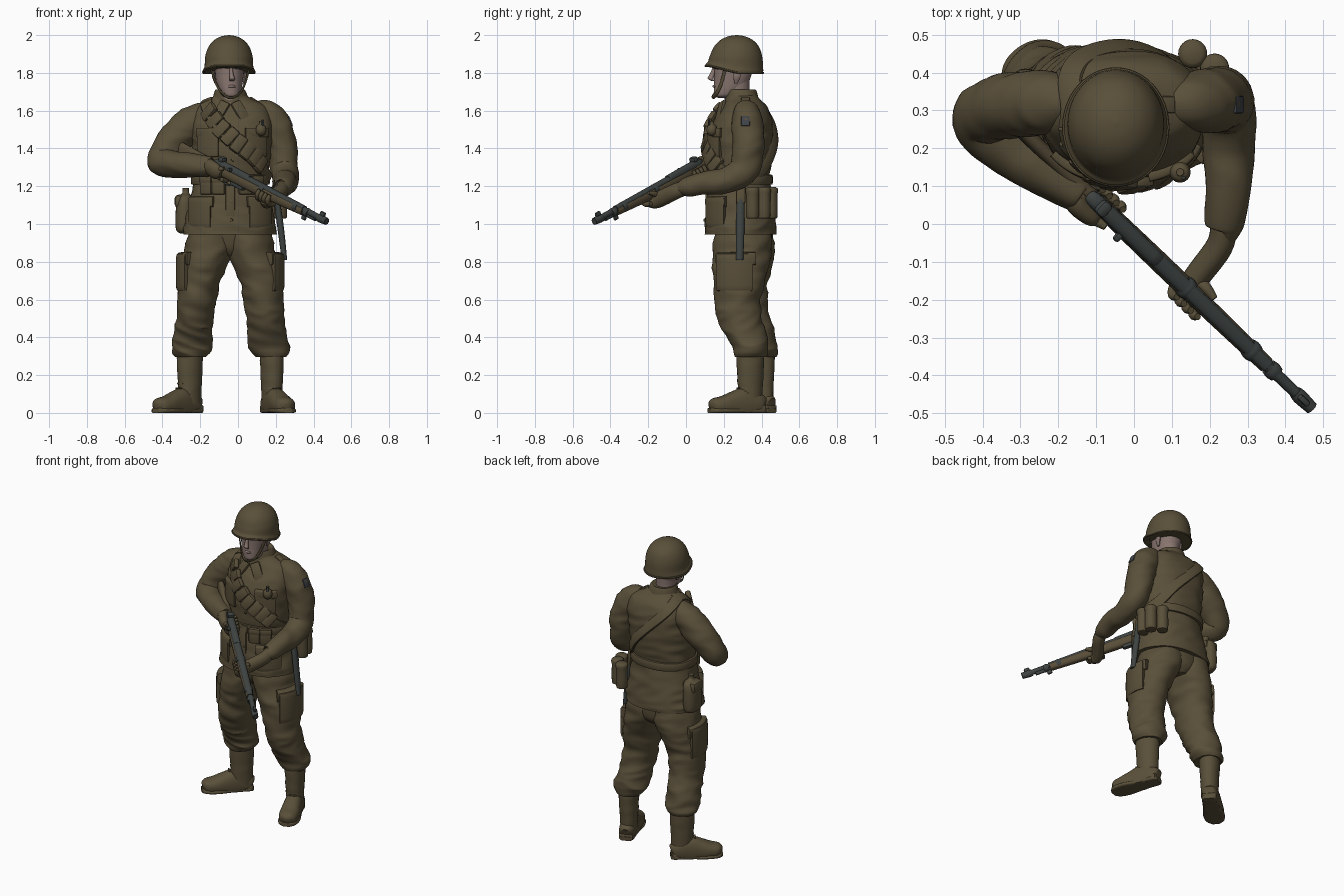
import bpy, bmesh, math
from mathutils import Vector as V, Matrix, noise


def mat(name, c):
    m = bpy.data.materials.new(name)
    m.diffuse_color = (*c, 1)
    return m


CLOTH = mat("olive_cloth", (0.10, 0.078, 0.041))
SKIN = mat("skin", (0.25, 0.18, 0.16))
METAL = mat("gunmetal", (0.048, 0.057, 0.055))
WOOD = mat("stock_wood", (0.097, 0.073, 0.039))
PATCH = mat("patch_blue", (0.05, 0.055, 0.065))


def finish(bm, name, m):
    bmesh.ops.recalc_face_normals(bm, faces=bm.faces)
    me = bpy.data.meshes.new(name)
    bm.to_mesh(me)
    bm.free()
    me.materials.append(m)
    ob = bpy.data.objects.new(name, me)
    bpy.context.collection.objects.link(ob)
    return ob


def spline(secs, n):
    """Catmull-Rom through sections (x, y, z, a, b)."""
    out = []
    for i in range(len(secs) - 1):
        p = [secs[max(0, min(len(secs) - 1, i + k))] for k in (-1, 0, 1, 2)]
        for j in range(n):
            t = j / n
            out.append([0.5 * (2*b + (c-a)*t + (2*a-5*b+4*c-d)*t*t + (3*b-a-3*c+d)*t**3)
                        for a, b, c, d in zip(*p)])
    return out + [list(secs[-1])]


def loft(name, secs, m=CLOTH, n=6, sides=24, ref=(0, 0, 1), flat=False, k=1.0, wrinkle=0, axis=None):
    """Skin an oval section along a path; axis makes ribbons face away from a point."""
    ring = spline(secs, n)
    pts = [V(r[:3]) for r in ring]
    u, bm, rows = V(ref), bmesh.new(), []
    for i, r in enumerate(ring):
        t = V((0, 0, 1)) if flat else (pts[min(i+1, len(pts)-1)] - pts[max(i-1, 0)]).normalized()
        if axis:
            u = pts[i] - V(axis)
        u = (u - t * u.dot(t)).normalized()
        s, row = u.cross(t), []
        for q in range(sides):
            an = 2 * math.pi * q / sides
            c, d = math.cos(an), math.sin(an)
            o = s * (math.copysign(abs(c)**k, c) * max(r[3], .001)) + u * (math.copysign(abs(d)**k, d) * max(r[4], .001))
            if wrinkle:
                p = pts[i] + o
                f = noise.noise(V((p.x*6 + p.z*7, p.y*7 - p.z*6, p.z*11)))
                o *= 1 + wrinkle * (.8 - 3 * abs(f))
            p = pts[i] + o
            p.z = max(p.z, 0)
            row.append(bm.verts.new(p))
        rows.append(row)
    for a, b in zip(rows, rows[1:]):
        for q in range(sides):
            bm.faces.new((a[q], a[(q+1) % sides], b[(q+1) % sides], b[q]))
    bm.faces.new(rows[0])
    bm.faces.new(rows[-1])
    return finish(bm, name, m)


def box(name, loc, size, nrm, up=(0, 0, 1), m=CLOTH, bev=.012):
    """Rounded box: size = width, height, depth along the normal."""
    nrm = V(nrm).normalized()
    up = (V(up) - nrm * V(up).dot(nrm)).normalized()
    bm = bmesh.new()
    bmesh.ops.create_cube(bm, size=1, matrix=Matrix.Diagonal((*size, 1)))
    bmesh.ops.bevel(bm, geom=bm.edges[:], offset=min(bev, min(size) * .4), segments=2, affect='EDGES', profile=.5)
    bm.transform(Matrix.Translation(V(loc)) @ Matrix((up.cross(nrm), up, nrm)).transposed().to_4x4())
    return finish(bm, name, m)


def surf(secs, z, deg, off=0.0, k=1.0):
    """Point and outward normal on an upright loft at height z and angle."""
    r = min(spline(secs, 8), key=lambda r: abs(r[2] - z))
    c, s = math.cos(math.radians(deg)), math.sin(math.radians(deg))
    x, y = math.copysign(abs(c)**k, c), math.copysign(abs(s)**k, s)
    nr = V((c / r[3], s / r[4], 0)).normalized()
    return V((r[0] + x * r[3], r[1] + y * r[4], z)) + nr * off, nr


def pocket(name, secs, z, deg, w, h, d, k=1.0):
    """Patch that hugs a lofted surface, with a flap on top."""
    for nm, zz, hh, ww, dd in ((name, z, h, w, d), (name + "_flap", z + h * .36, h * .34, w * 1.06, d * 1.35)):
        r = min(spline(secs, 8), key=lambda r: abs(r[2] - zz))
        step = math.degrees(ww / 6 / ((r[3] + r[4]) / 2))
        row = []
        for j in range(-3, 4):
            row.append((*surf(secs, zz, deg + j * step, 0, k)[0], hh / 2, dd))
        loft(nm, row, n=3, sides=16, k=.4, axis=(r[0], r[1], zz))


Y = (0, 1, 0)
# Jacket body
torso = [(-.045, .287, .945, .248, .19), (-.044, .287, 1.0, .24, .187), (-.041, .285, 1.1, .218, .176),
         (-.04, .285, 1.23, .195, .16), (-.035, .287, 1.35, .205, .168), (-.03, .29, 1.47, .213, .172),
         (-.028, .305, 1.56, .213, .148), (-.03, .312, 1.62, .185, .118), (-.035, .305, 1.66, .115, .09),
         (-.04, .295, 1.685, .08, .08)]
loft("jacket", torso, n=8, sides=64, ref=Y, flat=True, k=.9, wrinkle=.025)
loft("collar", [(-.04, .295, 1.645, .10, .09), (-.04, .295, 1.675, .092, .087), (-.042, .29, 1.71, .078, .08),
                (-.042, .285, 1.705, .066, .068)], ref=Y, flat=True, sides=32)
for s in (-1, 1):
    box("lapel", (-.04 + s * .052, .182, 1.60), (.06, .11, .02), (s * .35, -1, .45), (s * -.45, 0, 1))
    box("shoulder_strap", (-.03 + s * .14, .315, 1.64), (.045, .11, .014), (s * .55, 0, .85), (s, 0, -.6))
    pocket("chest_pocket", torso, 1.43, -90 + s * 36, .125, .15, .012, .9)
    pocket("hip_pocket", torso, 1.06, -90 + s * 45, .15, .16, .016, .9)
box("front_placket", surf(torso, 1.1, -90)[0], (.05, .28, .012), (0, -1, 0))
for z in (1.02, 1.12, 1.34, 1.42, 1.5):
    p, nr = surf(torso, z, -88, .004)
    box("button", p, (.016, .016, .012), nr)

# Belt and its pouches
loop = [(*surf(torso, 1.235, d, .003, .9)[0], .027, .012) for d in range(0, 361, 15)]
loft("belt", loop, n=2, sides=12, k=.5, axis=(-.04, .285, 1.235))
for d in (-125, -105, -70, -50):
    p, nr = surf(torso, 1.205, d, .008, .9)
    box("belt_pouch", p, (.072, .1, .042), nr)
    box("belt_pouch_flap", p + nr * .012 + V((0, 0, .032)), (.076, .04, .026), nr)
box("belt_buckle", surf(torso, 1.235, -88, .014)[0], (.05, .045, .014), (0, -1, 0))

# Bandolier from one shoulder to the opposite hip
path = [(-150, 1.64), (-125, 1.60), (-105, 1.51), (-85, 1.43), (-60, 1.36), (-35, 1.29), (0, 1.235), (35, 1.27),
        (65, 1.37), (90, 1.47), (115, 1.57), (140, 1.63), (180, 1.655), (210, 1.64)]
bp = [surf(torso, z, d, .005, .9)[0] for d, z in path]
loft("bandolier", [(*p, .034, .011) for p in bp], n=5, sides=12, k=.6, axis=(-.03, .3, 1.33))
for i in range(1, 5):
    for f in (.1, .6):
        p, t = bp[i].lerp(bp[i+1], f), bp[i+1] - bp[i]
        nr = V((p.x + .03, p.y - .3, .03))
        box("bandolier_pouch", p + nr.normalized() * .01, (.1, .062, .034), nr, t)

# Head, neck and face
loft("neck", [(-.042, .28, 1.6, .062, .066), (-.044, .268, 1.7, .06, .068), (-.045, .265, 1.82, .066, .075)],
     SKIN, ref=Y, flat=True)
loft("head", [(-.038, .20, 1.668, .022, .03), (-.038, .21, 1.68, .045, .06), (-.042, .225, 1.71, .06, .078),
              (-.045, .24, 1.75, .07, .092), (-.045, .248, 1.80, .076, .10), (-.045, .25, 1.88, .08, .105)],
     SKIN, ref=Y, flat=True, sides=32, k=.92)
loft("nose", [(-.036, .15, 1.825, .008, .01), (-.034, .138, 1.79, .011, .014), (-.031, .13, 1.77, .015, .015),
              (-.033, .144, 1.756, .011, .006)], SKIN, ref=Y, flat=True, sides=12)
loft("brow", [(-.095, .172, 1.825, .007, .007), (-.036, .147, 1.832, .009, .009), (.012, .17, 1.825, .007, .007)], SKIN, sides=10)
loft("lips", [(-.056, .155, 1.727, .004, .004), (-.036, .148, 1.729, .008, .008), (-.014, .155, 1.727, .004, .004)], SKIN, sides=10)
for s in (-1, 1):
    loft("ear", [(-.045 + s * .075, .265, 1.745, .005, .008), (-.045 + s * .083, .27, 1.78, .009, .02),
                 (-.045 + s * .083, .275, 1.82, .008, .02)], SKIN, ref=Y, flat=True, sides=10)

# Helmet: dome and rolled rim, lifted over the face, and chin strap
helmet = [(-.048, .256, 1.808, .134, .151), (-.048, .256, 1.822, .136, .153), (-.048, .262, 1.842, .129, .146),
          (-.048, .265, 1.89, .125, .138), (-.048, .267, 1.94, .107, .118), (-.048, .268, 1.975, .076, .084),
          (-.048, .268, 1.994, .038, .042), (-.048, .268, 2.0, .002, .002)]
hat = [loft("helmet", helmet, n=5, sides=48, ref=Y, flat=True),
       loft("helmet_rim", [(-.048 + .136 * math.cos(a / 12 * math.pi), .256 + .152 * math.sin(a / 12 * math.pi),
                            1.812, .006, .006) for a in range(25)], n=2, sides=8)]
for ob in hat:
    for v in ob.data.vertices:
        low = max(0, min(1, (1.9 - v.co.z) / .08))
        v.co.z += low * (-.012 + .036 * max(0, min(1, (.27 - v.co.y) / .14)))
loft("chin_strap", [(-.145, .21, 1.83, .01, .004), (-.115, .19, 1.74, .01, .004), (-.08, .155, 1.69, .01, .004),
                    (-.04, .142, 1.668, .01, .004), (.008, .16, 1.69, .01, .004), (.035, .185, 1.74, .01, .004),
                    (.062, .21, 1.83, .01, .004)], sides=8, axis=(-.04, .23, 1.76))

# Sleeves
loft("right_sleeve", [(-.15, .32, 1.59, .055, .05), (-.215, .322, 1.56, .082, .078), (-.29, .318, 1.495, .09, .086),
                      (-.36, .305, 1.415, .085, .083), (-.408, .272, 1.338, .076, .076), (-.33, .2, 1.315, .07, .07),
                      (-.22, .125, 1.31, .06, .062), (-.15, .08, 1.305, .05, .054), (-.135, .07, 1.305, .04, .042)],
     n=8, sides=32, ref=Y, wrinkle=.06)
loft("left_sleeve", [(.09, .318, 1.6, .055, .05), (.15, .32, 1.575, .08, .076), (.2, .325, 1.505, .09, .084),
                     (.232, .33, 1.4, .08, .083), (.248, .305, 1.285, .074, .077), (.25, .21, 1.232, .068, .068),
                     (.25, .1, 1.215, .062, .062), (.238, .0, 1.195, .05, .05), (.235, -.015, 1.192, .04, .04)],
     n=8, sides=32, ref=Y, wrinkle=.06)
box("shoulder_patch", (.277, .315, 1.545), (.045, .055, .009), (1, 0, .4), m=PATCH)

# Trousers: legs, seat, cargo pockets
legs = {"right": [(-.13, .305, 1.0, .12, .14), (-.15, .308, .87, .13, .158), (-.197, .3, .72, .115, .142),
                  (-.222, .305, .56, .098, .125), (-.235, .345, .45, .1, .118), (-.243, .38, .36, .106, .1),
                  (-.247, .388, .32, .1, .096), (-.25, .39, .295, .078, .085)],
        "left": [(.04, .305, 1.0, .12, .14), (.065, .3, .87, .13, .155), (.115, .28, .72, .115, .138),
                 (.138, .275, .56, .102, .12), (.15, .3, .45, .1, .115), (.163, .335, .36, .108, .102),
                 (.17, .343, .32, .1, .096), (.175, .345, .295, .08, .085)]}
for side, secs in legs.items():
    loft(side + "_trouser_leg", secs, n=10, sides=40, ref=Y, flat=True, wrinkle=.06)
    pocket("cargo_pocket", secs, .745, 190 if side == "right" else -12, .18, .2, .02)
loft("trouser_seat", [(-.042, .315, .83, .05, .1), (-.042, .315, .88, .16, .135), (-.043, .305, 1.0, .21, .15)],
     ref=Y, flat=True, sides=40)

# Boots
for side, heel, d, ank in (("right", V((-.21, .45, 0)), V((-.74, -.67, 0)), (-.255, .402)),
                           ("left", V((.155, .41, 0)), V((.36, -.933, 0)), (.179, .34))):
    at = lambda q, z, a, b: (*(heel + d * q + V((0, 0, z))), a, b)
    loft(side + "_boot_foot", [at(.0, .04, .025, .035), at(.02, .045, .046, .055), at(.1, .05, .054, .085),
                               at(.17, .045, .058, .07), at(.23, .04, .06, .05), at(.28, .035, .05, .042),
                               at(.302, .03, .02, .025)], k=.85)
    loft(side + "_boot_sole", [at(-.006, .012, .03, .014), at(.015, .012, .046, .014), at(.11, .012, .05, .014),
                               at(.21, .012, .065, .014), at(.28, .012, .055, .014), at(.308, .012, .025, .014)], k=.6)
    box(side + "_boot_heel", heel + d * .035 + V((0, 0, .022)), (.09, .075, .044), (0, 0, 1), d)
    loft(side + "_boot_shaft", [(*ank, .05, .05, .066), (*ank, .13, .054, .068), (*ank, .24, .06, .073),
                                (*ank, .33, .063, .073)], ref=-d, flat=True, wrinkle=.03)
    for i in range(7):
        q = .14 - .012 * min(i, 3)
        box("boot_lace", heel + d * (q + .012) + V((0, 0, .105 + i * .025)), (.045, .008, .012), d + V((0, 0, .4)))

# Hip gear: canteen, canisters, bayonet scabbard
loft("canteen", [(-.285, .34, .95, .02, .04), (-.287, .34, .975, .042, .066), (-.285, .34, 1.08, .044, .07),
                 (-.28, .34, 1.14, .036, .06), (-.277, .34, 1.165, .018, .02), (-.277, .34, 1.19, .017, .018)],
     ref=Y, flat=True, k=.85)
box("canteen_flap", (-.288, .34, 1.12), (.1, .07, .095), (-1, 0, 0), bev=.02)
for x, y in ((.225, .352), (.213, .412), (.155, .45)):
    loft("canister", [(x, y, 1.03, .026, .026), (x, y, 1.045, .035, .035), (x, y, 1.16, .035, .035),
                      (x, y, 1.165, .038, .038), (x, y, 1.185, .037, .037), (x, y, 1.195, .026, .026)], ref=Y, flat=True, n=3)
loft("bayonet_scabbard", [(.2, .29, 1.16, .013, .018), (.215, .288, 1.06, .017, .022), (.232, .286, .93, .017, .022),
                          (.246, .284, .81, .014, .019)], METAL, ref=Y, flat=True, sides=12)
box("scabbard_hanger", (.2, .29, 1.16), (.05, .11, .03), (1, 0, .1))

# Grenade on the chest
p, nr = surf(torso, 1.5, -52, .024, .9)
loft("grenade", [(*(p + V((0, 0, z))), r, r) for z, r in ((-.035, .008), (-.02, .024), (0, .028), (.02, .022), (.03, .01), (.045, .01))],
     ref=Y, flat=True, sides=16)
box("grenade_lever", p + nr * .018 + V((0, 0, .025)), (.012, .055, .009), nr, m=METAL)

# Rifle, laid out along its own axis
B, M = V((-.32, .27, 1.42)), V((.468, -.485, 1.008))
D = (M - B).normalized()
U = (V((0, 0, 1)) - D * D.z).normalized()
S = D.cross(U)
R = lambda t, up=0.0, side=0.0: B.lerp(M, t) + U * up + S * side


def gun(name, secs, m=METAL, k=.8):
    loft(name, [(*R(t, up), a, b) for t, up, a, b in secs], m, n=3, sides=16, ref=U, k=k)


gun("butt_stock", [(0, -.03, .02, .055), (.1, -.024, .021, .047), (.2, -.014, .02, .034), (.25, -.008, .022, .027), (.3, -.008, .024, .03)], WOOD)
gun("fore_stock", [(.28, -.012, .025, .03), (.5, -.012, .027, .031), (.7, -.008, .025, .027), (.85, -.004, .022, .022)], WOOD)
gun("receiver", [(.26, .012, .016, .016), (.28, .014, .022, .024), (.46, .014, .022, .022), (.48, .014, .02, .018)])
gun("upper_handguard", [(.47, .012, .022, .018), (.65, .012, .021, .016), (.85, .012, .018, .014)])
gun("barrel", [(.78, .006, .016, .017), (.97, .006, .015, .016)], k=1)
gun("gas_cylinder", [(.8, -.012, .012, .012), (.93, -.012, .011, .011)], k=1)
for t, r in ((.58, .03), (.8, .028), (.87, .024)):
    gun("stock_band", [(t - .013, 0, r * .9, r * .9), (t, 0, r, r), (t + .013, 0, r * .9, r * .9)], k=.9)
gun("muzzle", [(.945, .004, .017, .02), (.96, .004, .02, .022), (1.0, .006, .017, .019)], k=1)
gun("trigger_guard", [(.3, -.04, .008, .005), (.33, -.065, .008, .005), (.37, -.065, .008, .005), (.39, -.04, .008, .005)])
box("rear_sight", R(.29, .043), (.045, .035, .03), U, D, METAL)
box("front_sight", R(.965, .032), (.018, .035, .026), U, D, METAL)
box("bolt_handle", R(.37, .02, .026), (.02, .02, .03), S, U, METAL)
box("magazine", R(.42, -.045), (.036, .1, .03), -U, D, METAL)
box("bayonet_lug", R(.86, -.034), (.016, .03, .025), -U, D, METAL)

# Gloved hands with curled fingers and thumb
loft("right_hand", [(-.15, .08, 1.305, .036, .04), (*R(.255, -.015, .035), .034, .042), (*R(.3, -.022, .034), .028, .042),
                    (*R(.325, -.025, .03), .012, .02)])
loft("left_hand", [(.237, .0, 1.195, .034, .038), (.225, -.06, 1.17, .036, .042), (*R(.6, -.05, -.025), .034, .042),
                   (*R(.62, -.05, .01), .03, .03), (*R(.62, -.045, .03), .02, .02)])
for name, t0, s in (("right", .265, -1), ("left", .575, 1)):
    for i in range(4):
        t = t0 + i * .023
        loft(name + "_finger", [(*R(t, -.05, -.025 * s), .012, .012), (*R(t, -.053, .012 * s), .015, .015),
                                (*R(t + .003, -.028, .037 * s), .014, .014), (*R(t + .005, .002, .034 * s), .009, .009)],
             n=4, sides=12, ref=D)
    loft(name + "_thumb", [(*R(t0 + .01, -.04, -.03 * s), .017, .017), (*R(t0 + .04, -.008, -.036 * s), .016, .016),
                           (*R(t0 + .07, .012, -.031 * s), .009, .009)], n=4, sides=12, ref=S)

# Smooth shading with crisp edges
bpy.ops.object.select_all(action='SELECT')
bpy.context.view_layer.objects.active = bpy.data.objects["jacket"]
bpy.ops.object.shade_smooth_by_angle(angle=math.radians(42))
